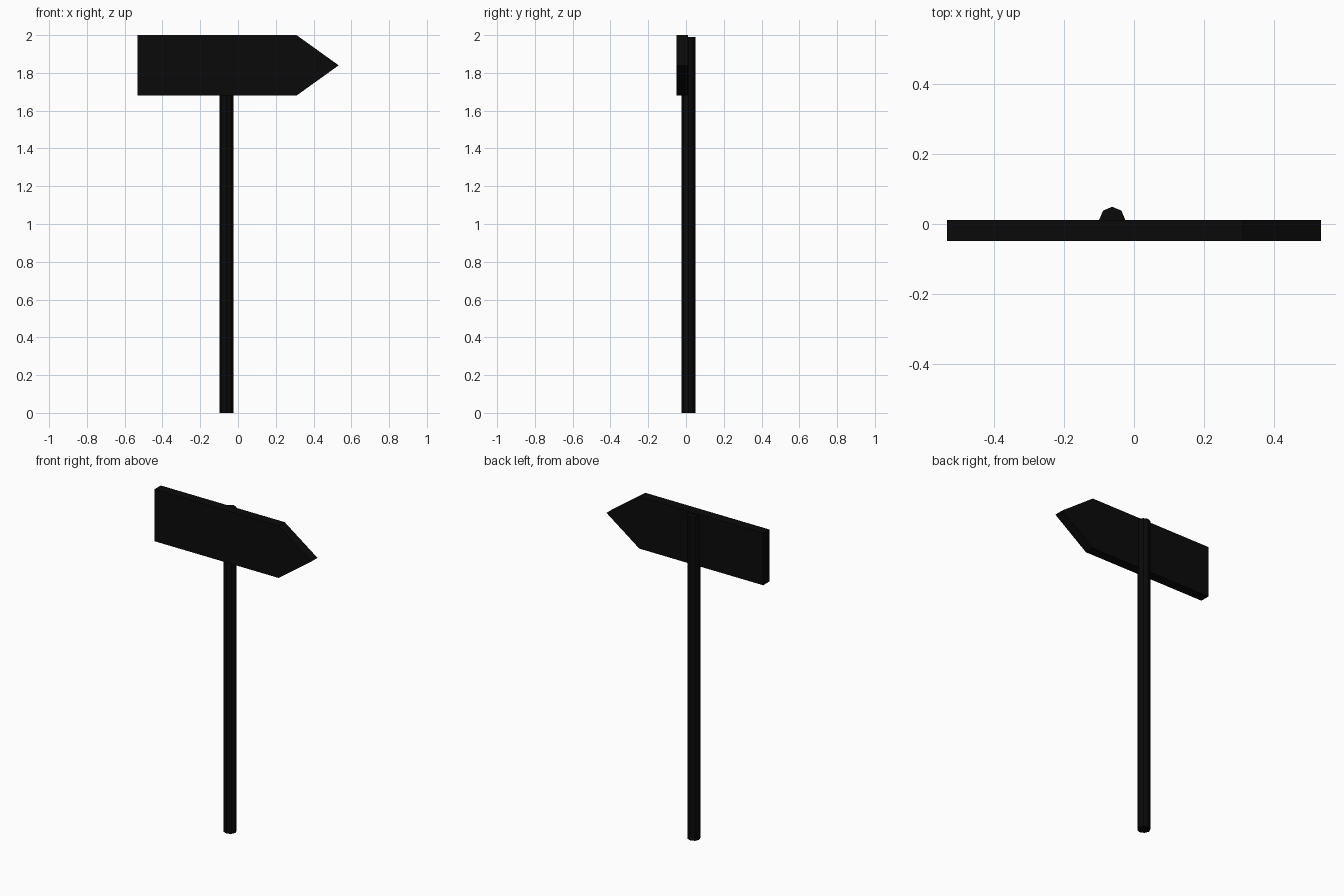
import bpy, bmesh, math

if "Cube" in bpy.data.objects:
    bpy.data.objects.remove(bpy.data.objects["Cube"])

black = bpy.data.materials.new("near black")
black.diffuse_color = (0.003, 0.003, 0.003, 1)
black.use_nodes = True
black.node_tree.nodes["Principled BSDF"].inputs["Base Color"].default_value = black.diffuse_color


def prism(name, profile, offset):
    """Extrude a flat outline along an offset into a closed solid."""
    bm = bmesh.new()
    face = bm.faces.new([bm.verts.new(p) for p in profile])
    ext = bmesh.ops.extrude_face_region(bm, geom=[face], use_keep_orig=True)
    moved = [g for g in ext["geom"] if isinstance(g, bmesh.types.BMVert)]
    bmesh.ops.translate(bm, verts=moved, vec=offset)
    bmesh.ops.recalc_face_normals(bm, faces=bm.faces)
    mesh = bpy.data.meshes.new(name)
    bm.to_mesh(mesh)
    bm.free()
    mesh.materials.append(black)
    obj = bpy.data.objects.new(name, mesh)
    bpy.context.collection.objects.link(obj)
    return obj


# Arrow-shaped board
outline = [(-0.533, 1.68), (0.31, 1.68), (0.533, 1.84), (0.31, 2.0), (-0.533, 2.0)]
prism("arrow_board", [(x, -0.049, z) for x, z in outline], (0, 0.06, 0))

# Eight-sided post, partly set into the back of the board
cx, cy, r = -0.062, 0.012, 0.037
ring = [(cx + r * math.cos(i * math.pi / 4), cy + r * math.sin(i * math.pi / 4), 0)
        for i in range(8)]
prism("post", ring, (0, 0, 1.99))
